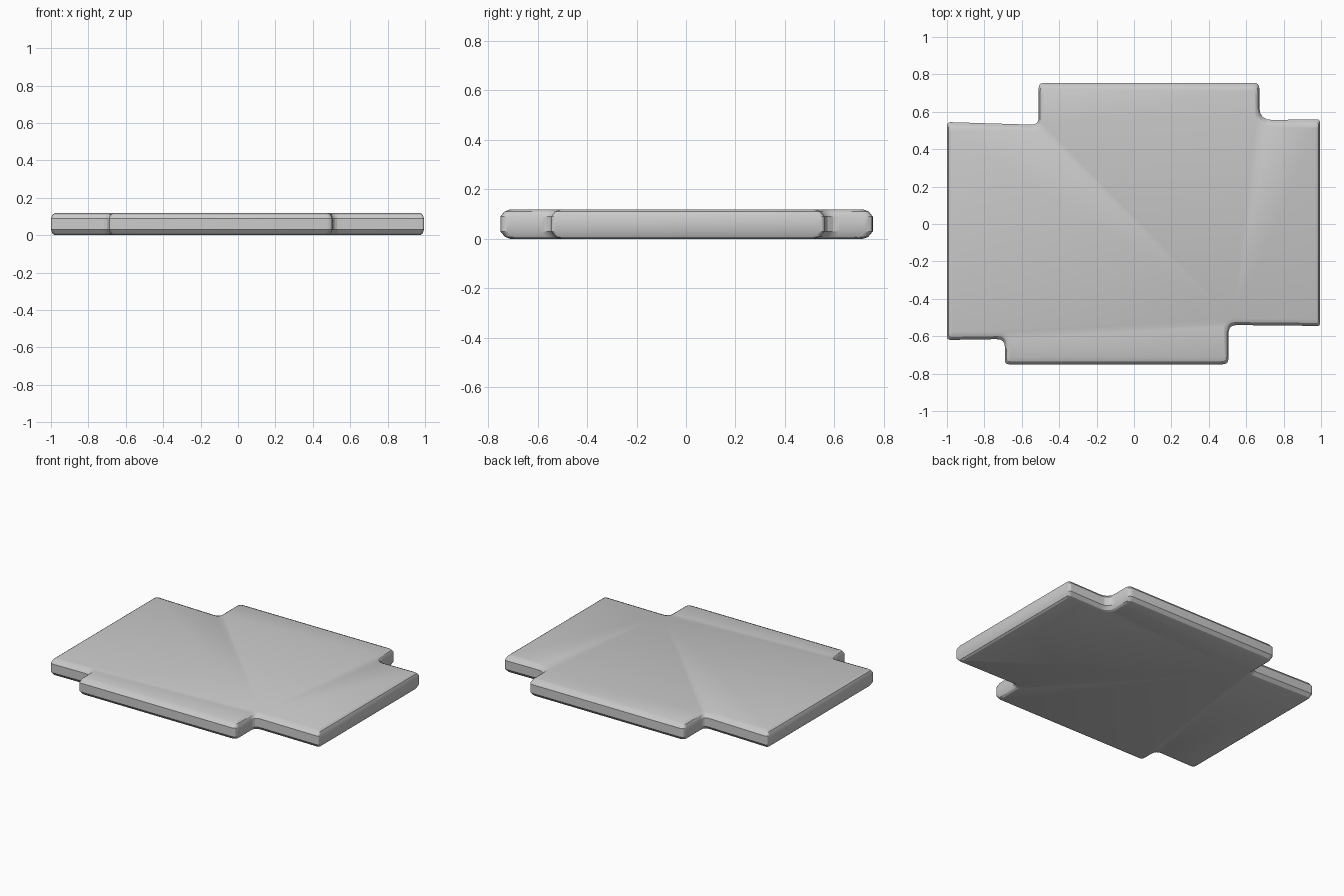
import bpy, bmesh
from mathutils import Vector

cube = bpy.data.objects.get("Cube")
if cube:
    bpy.data.objects.remove(cube, do_unlink=True)

# Plate outline, counter-clockwise: x, y, corner radius
OUTLINE = [
    (-0.69, -0.75, 0.02), (0.505, -0.75, 0.03),
    (0.505, -0.54, 0.045), (0.995, -0.545, 0.015),
    (0.995, 0.56, 0.02), (0.67, 0.555, 0.07),
    (0.67, 0.755, 0.03), (-0.51, 0.755, 0.03),
    (-0.51, 0.53, 0.04), (-1.0, 0.545, 0.02),
    (-1.0, -0.62, 0.02), (-0.69, -0.615, 0.045),
]

# Edge rounding from bottom to top: height, inset along x, inset along y
LAYERS = [
    (0.0, 0.02, 0.04), (0.008, 0.009, 0.018), (0.03, 0.0, 0.0),
    (0.09, 0.0, 0.0), (0.11, 0.008, 0.016), (0.118, 0.02, 0.036),
]
CORNER_STEPS = 4


def inward(a, b):
    """Inward axis normal of an outline edge."""
    d = (b - a).normalized()
    return Vector((round(-d.y), round(d.x)))


def ring(inset_x, inset_y):
    """Inset the outline and round each corner with a quadratic arc."""
    pts = [Vector((x, y)) for x, y, r in OUTLINE]
    n = len(pts)
    moved = []
    for i, p in enumerate(pts):
        normal = inward(pts[i - 1], p) + inward(p, pts[(i + 1) % n])
        moved.append(p + Vector((normal.x * inset_x, normal.y * inset_y)))
    result = []
    for i, p in enumerate(moved):
        r = OUTLINE[i][2]
        start = p + (moved[i - 1] - p).normalized() * r
        end = p + (moved[(i + 1) % n] - p).normalized() * r
        for k in range(CORNER_STEPS + 1):
            t = k / CORNER_STEPS
            result.append(start * (1 - t) ** 2 + p * 2 * t * (1 - t) + end * t ** 2)
    return result


# Loft the layers into one closed plate
bm = bmesh.new()
rings = [[bm.verts.new((p.x, p.y, z)) for p in ring(ix, iy)]
         for z, ix, iy in LAYERS]
for low, high in zip(rings, rings[1:]):
    count = len(low)
    for i in range(count):
        j = (i + 1) % count
        bm.faces.new((low[i], low[j], high[j], high[i]))
bm.faces.new(rings[0][::-1])
bm.faces.new(rings[-1])
bmesh.ops.recalc_face_normals(bm, faces=bm.faces)

mesh = bpy.data.meshes.new("notched_plate")
bm.to_mesh(mesh)
bm.free()
plate = bpy.data.objects.new("notched_plate", mesh)
bpy.context.collection.objects.link(plate)

# Soft rounded rim with crisp flat faces
bpy.context.view_layer.objects.active = plate
plate.select_set(True)
bpy.ops.object.shade_smooth_by_angle(angle=0.4)
